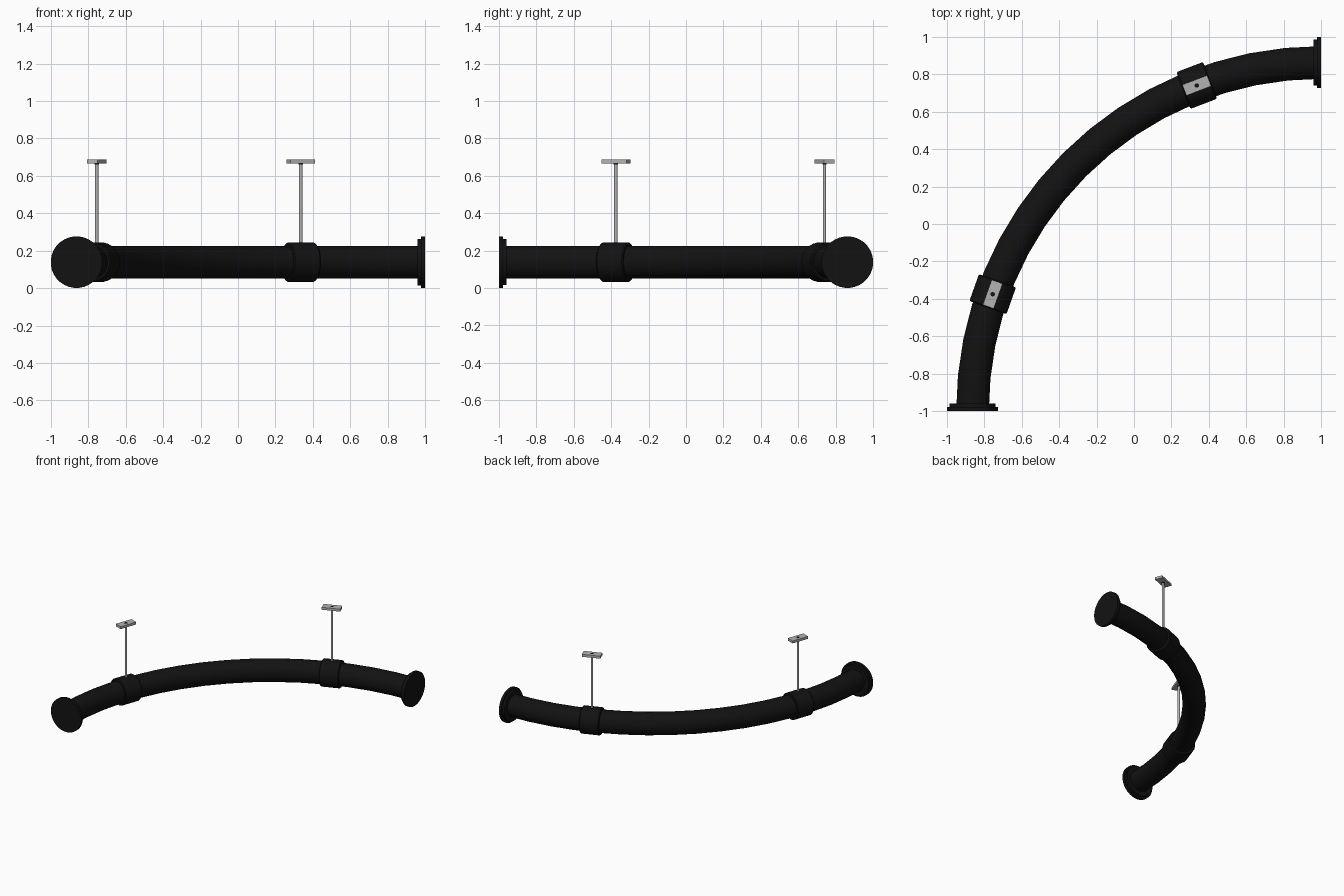
import bpy, bmesh
from math import sin, cos, pi, radians
from mathutils import Matrix, Vector

if "Cube" in bpy.data.objects:
    bpy.data.objects.remove(bpy.data.objects["Cube"])

R, CX, CY, CZ = 1.863, 1.0, -1.0, 0.1385   # bend radius and centre


def material(name, c):
    m = bpy.data.materials.new(name)
    m.diffuse_color = (c, c, c, 1)
    m.use_nodes = True
    m.node_tree.nodes["Principled BSDF"].inputs["Base Color"].default_value = m.diffuse_color
    return m


BLACK = material("black_rubber", 0.006)
STEEL = material("steel", 0.45)


def frame(deg):
    """Matrix at an angle along the bend: X outward, Y up, Z along the pipe."""
    a = radians(deg)
    out = Vector((-cos(a), sin(a), 0))
    along = Vector((sin(a), cos(a), 0))
    up = along.cross(out)
    m = Matrix((out, up, along)).transposed().to_4x4()
    m.translation = Vector((CX, CY, CZ)) + out * R
    return m


def finish(name, bm, mat):
    bmesh.ops.recalc_face_normals(bm, faces=bm.faces)
    me = bpy.data.meshes.new(name)
    bm.to_mesh(me)
    bm.free()
    me.materials.append(mat)
    ob = bpy.data.objects.new(name, me)
    bpy.context.collection.objects.link(ob)
    bpy.ops.object.select_all(action='DESELECT')
    ob.select_set(True)
    bpy.context.view_layer.objects.active = ob
    bpy.ops.object.shade_smooth_by_angle(angle=radians(35))
    return ob


def loft(name, stations, sides, mat):
    """Round body through (matrix, radius) stations, capped at both ends."""
    bm = bmesh.new()
    rings = []
    for m, r in stations:
        rings.append([bm.verts.new(m @ Vector((r * cos(t), r * sin(t), 0)))
                      for t in (2 * pi * (i + 0.5) / sides for i in range(sides))])
    for a, b in zip(rings, rings[1:]):
        for i in range(sides):
            j = (i + 1) % sides
            bm.faces.new((a[i], a[j], b[j], b[i]))
    bm.faces.new(rings[0])
    bm.faces.new(rings[-1])
    return finish(name, bm, mat)


def lathe(name, base, profile, sides, mat):
    return loft(name, [(base @ Matrix.Translation((0, 0, z)), r) for z, r in profile],
                sides, mat)


# curved pipe
loft("pipe", [(frame(90 * i / 16), 0.088) for i in range(17)], 24, BLACK)

# stepped end flanges
for name, deg, s in (("flange_front", 0, 1), ("flange_right", 90, -1)):
    lathe(name, frame(deg), [(0, 0.138), (s * 0.022, 0.138), (s * 0.022, 0.124),
                             (s * 0.04, 0.124), (s * 0.04, 0.085)], 32, BLACK)

# hangers: collar, threaded rod and ceiling plate
for side, deg in (("front", 19.6), ("right", 69.1)):
    f = frame(deg)
    lathe("collar_" + side, f, [(-0.076, 0.085), (-0.076, 0.1), (-0.07, 0.106),
                                (0.07, 0.106), (0.076, 0.1), (0.076, 0.085)], 24, BLACK)
    x, y, _ = f.translation
    lathe("rod_" + side, Matrix.Translation((x, y, 0)),
          [(0.22, 0.009), (0.668, 0.009)], 12, STEEL)
    lathe("rod_tip_" + side, Matrix.Translation((x, y, 0)),
          [(0.66, 0.012), (0.688, 0.012)], 12, BLACK)
    bm = bmesh.new()
    bmesh.ops.create_cube(bm, size=1, matrix=Matrix.Translation((x, y, 0.677))
                          @ Matrix.Rotation(radians(90 - deg), 4, 'Z')
                          @ Matrix.Diagonal((0.142, 0.062, 0.02, 1)))
    finish("ceiling_plate_" + side, bm, STEEL)
